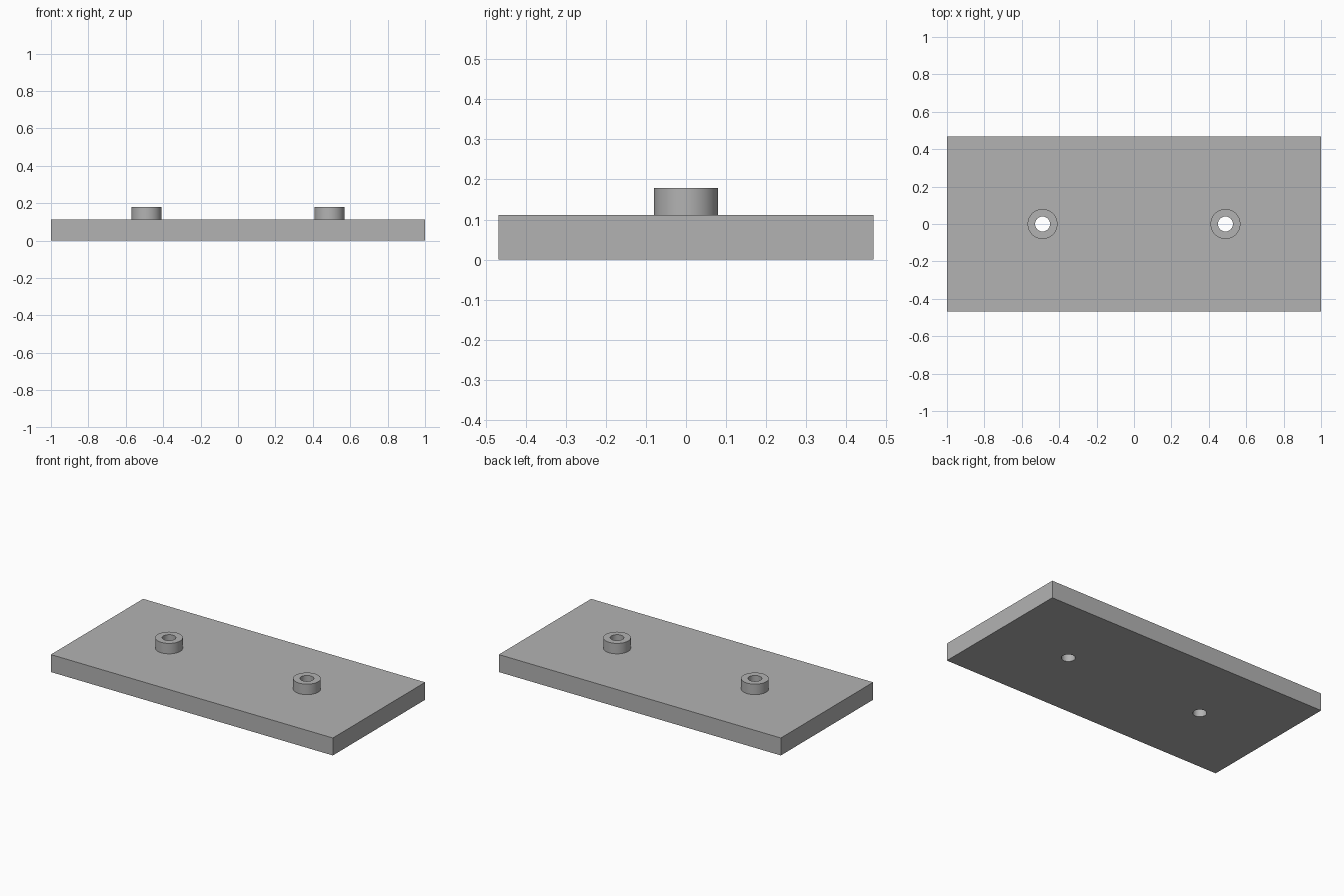
import bpy
import bmesh
from math import radians

LENGTH, WIDTH, THICK = 2.0, 0.935, 0.112
BOSS_X, BOSS_R, BOSS_TOP = 0.489, 0.08, 0.179
HOLE_R = 0.04
SIDES = 64

if "Cube" in bpy.data.objects:
    bpy.data.objects.remove(bpy.data.objects["Cube"], do_unlink=True)

grey = bpy.data.materials.new("plain grey")
grey.use_nodes = True
colour = (0.45, 0.45, 0.45, 1)
grey.diffuse_color = colour
grey.node_tree.nodes["Principled BSDF"].inputs["Base Color"].default_value = colour


def cylinder(name, x, radius, bottom, top):
    bpy.ops.mesh.primitive_cylinder_add(
        vertices=SIDES, radius=radius, depth=top - bottom,
        location=(x, 0, (bottom + top) / 2))
    obj = bpy.context.object
    obj.name = name
    obj.data.materials.append(grey)
    return obj


def drill(obj, cutter):
    mod = obj.modifiers.new("bolt hole", 'BOOLEAN')
    mod.operation = 'DIFFERENCE'
    mod.solver = 'EXACT'
    mod.object = cutter
    bpy.context.view_layer.objects.active = obj
    bpy.ops.object.modifier_apply(modifier=mod.name)


def smooth(obj):
    bpy.ops.object.select_all(action='DESELECT')
    obj.select_set(True)
    bpy.context.view_layer.objects.active = obj
    bpy.ops.object.shade_smooth_by_angle(angle=radians(30))


# Flat base plate
bpy.ops.mesh.primitive_cube_add(size=1, location=(0, 0, THICK / 2))
plate = bpy.context.object
plate.name = "base_plate"
plate.scale = (LENGTH, WIDTH, THICK)
bpy.ops.object.transform_apply(location=False, rotation=False, scale=True)
plate.data.materials.append(grey)

# Raised bosses, each drilled right through together with the plate
for side, x in (("right", -BOSS_X), ("left", BOSS_X)):
    boss = cylinder(side + "_boss", x, BOSS_R, THICK, BOSS_TOP)
    cutter = cylinder("hole_cutter", x, HOLE_R, -THICK, BOSS_TOP + THICK)
    cutter.hide_render = True
    drill(boss, cutter)
    drill(plate, cutter)
    bpy.data.objects.remove(cutter, do_unlink=True)

    # The boss is open underneath where it meets the plate
    bm = bmesh.new()
    bm.from_mesh(boss.data)
    underside = [f for f in bm.faces if f.normal.z < -0.9]
    bmesh.ops.delete(bm, geom=underside, context='FACES')
    bm.to_mesh(boss.data)
    bm.free()
    smooth(boss)

smooth(plate)
